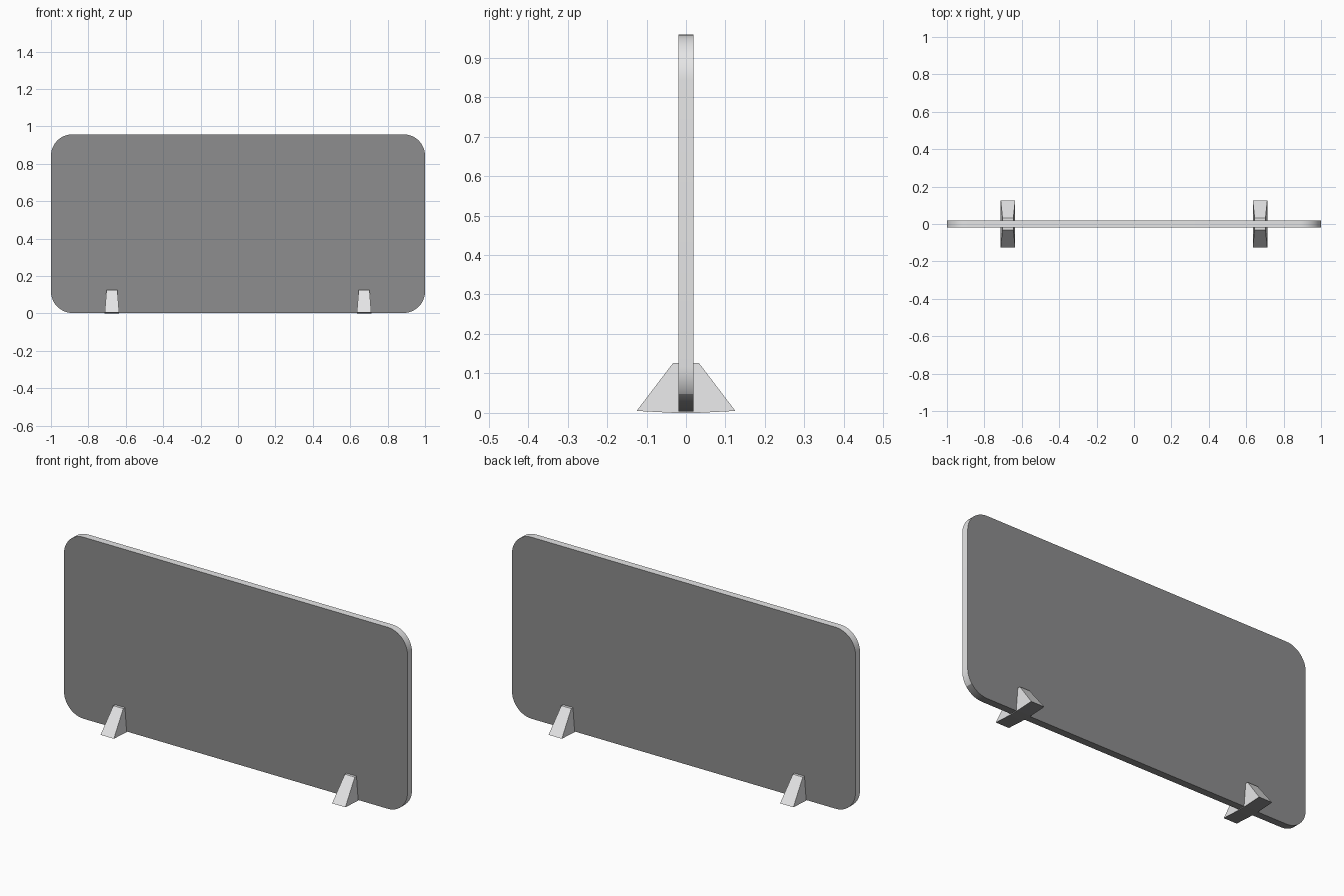
import bpy, bmesh, math

if "Cube" in bpy.data.objects:
    bpy.data.objects.remove(bpy.data.objects["Cube"])


def material(name, rgb):
    m = bpy.data.materials.new(name)
    m.diffuse_color = (*rgb, 1)
    m.use_nodes = True
    m.node_tree.nodes["Principled BSDF"].inputs["Base Color"].default_value = m.diffuse_color
    return m


pale = material("pale_grey", (0.79, 0.79, 0.795))
dark = material("mid_grey", (0.27, 0.27, 0.272))


def make_object(name, bm, is_dark):
    """Finish a part; is_dark(normal) picks the dark faces."""
    bmesh.ops.recalc_face_normals(bm, faces=bm.faces)
    bm.normal_update()
    for f in bm.faces:
        f.material_index = 1 if is_dark(f.normal) else 0
    mesh = bpy.data.meshes.new(name)
    bm.to_mesh(mesh)
    bm.free()
    for m in (pale, dark):
        mesh.materials.append(m)
    ob = bpy.data.objects.new(name, mesh)
    bpy.context.collection.objects.link(ob)
    return ob


def prism(bottom, top):
    """Closed solid between two matching outlines."""
    bm = bmesh.new()
    a = [bm.verts.new(p) for p in bottom]
    b = [bm.verts.new(p) for p in top]
    bm.faces.new(a)
    bm.faces.new(b)
    n = len(a)
    for i in range(n):
        bm.faces.new((a[i], a[(i + 1) % n], b[(i + 1) % n], b[i]))
    return bm


# Screen panel: rounded rectangle, dark broad faces and underside, pale rim
Z0, Z1, R, HALF, STEPS = 0.003, 0.958, 0.115, 0.019, 12
corners = [(1 - R, Z1 - R), (-1 + R, Z1 - R), (-1 + R, Z0 + R), (1 - R, Z0 + R)]
outline = []
for k, (cx, cz) in enumerate(corners):
    for s in range(STEPS + 1):
        t = math.pi / 2 * (k + s / STEPS)
        outline.append((cx + R * math.cos(t), cz + R * math.sin(t)))
panel = make_object(
    "screen_panel",
    prism([(x, -HALF, z) for x, z in outline], [(x, HALF, z) for x, z in outline]),
    lambda n: abs(n.y) > 0.5 or n.z < -0.6)
bpy.context.view_layer.objects.active = panel
panel.select_set(True)
bpy.ops.object.shade_smooth_by_angle(angle=math.radians(30))

# Feet: wedge profile in y/z, narrowing towards the top, dark sole
profile = [(-0.125, 0.005), (-0.033, 0.126), (0.033, 0.126),
           (0.125, 0.005), (0.03, 0.0), (-0.03, 0.0)]


def half_width(z):
    return 0.039 - 0.010 * z / 0.126


for side, name in ((-1, "left_foot"), (1, "right_foot")):
    cx = side * 0.674
    make_object(name, prism([(cx - half_width(z), y, z) for y, z in profile],
                            [(cx + half_width(z), y, z) for y, z in profile]),
                lambda n: n.z < -0.5)
